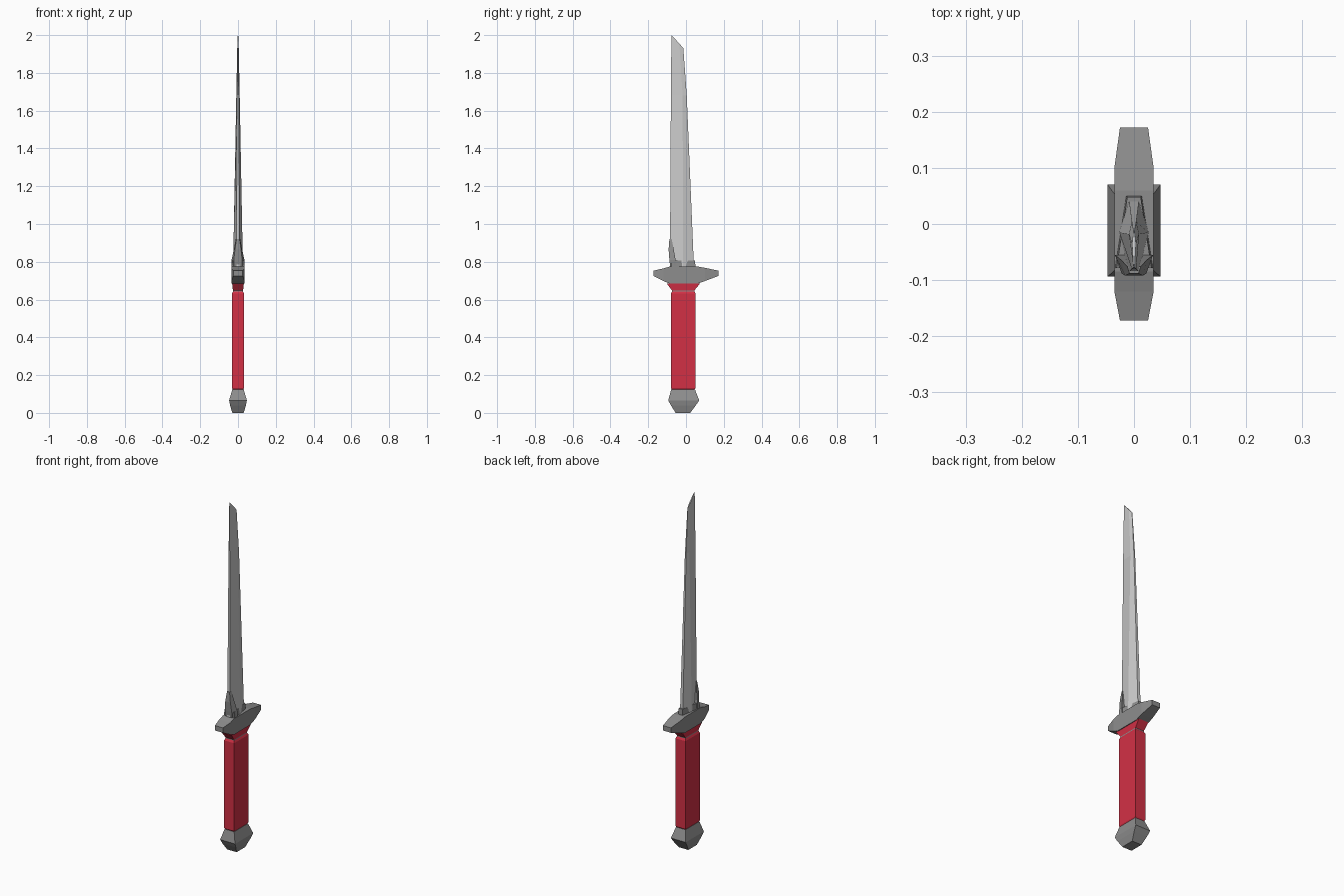
import bpy, bmesh

if "Cube" in bpy.data.objects:
    bpy.data.objects.remove(bpy.data.objects["Cube"])


def material(name, rgb):
    m = bpy.data.materials.new(name)
    m.diffuse_color = (*rgb, 1)
    m.use_nodes = True
    m.node_tree.nodes["Principled BSDF"].inputs["Base Color"].default_value = m.diffuse_color
    return m


RED = material("red", (0.65, 0.03, 0.06))
DARK = material("dark_grey", (0.27, 0.27, 0.27))


def loft(name, rings, mat=None):
    """Skin a list of equal-length point rings and cap both ends."""
    bm = bmesh.new()
    vs = [[bm.verts.new(p) for p in ring] for ring in rings]
    n = len(vs[0])
    for a, b in zip(vs, vs[1:]):
        for i in range(n):
            j = (i + 1) % n
            bm.faces.new((a[i], a[j], b[j], b[i]))
    bm.faces.new(vs[0][::-1])
    bm.faces.new(vs[-1])
    bmesh.ops.recalc_face_normals(bm, faces=bm.faces)
    me = bpy.data.meshes.new(name)
    bm.to_mesh(me)
    bm.free()
    if mat:
        me.materials.append(mat)
    ob = bpy.data.objects.new(name, me)
    bpy.context.collection.objects.link(ob)
    return ob


def rect(z, hx, y0, y1, hx1=None):
    """Horizontal ring; half width hx at y0 and hx1 at y1."""
    h = hx if hx1 is None else hx1
    return [(-hx, y0, z), (hx, y0, z), (h, y1, z), (-h, y1, z)]


def upright(y, hx, z0, z1):
    return [(-hx, y, z0), (hx, y, z0), (hx, y, z1), (-hx, y, z1)]


# Pommel: faceted block
loft("pommel", [rect(0, .03, -.055, .022), rect(.04, .042, -.08, .052),
                rect(.066, .047, -.094, .07), rect(.125, .03, -.078, .047)], DARK)

# Grip with bevelled ends
loft("grip", [rect(.12, .026, -.073, .043), rect(.132, .032, -.08, .05),
              rect(.632, .032, -.08, .05), rect(.645, .026, -.073, .043)], RED)

# Neck ring and flared collar under the guard
loft("neck", [rect(.638, .027, -.074, .044), rect(.655, .027, -.074, .044)], DARK)
loft("lower_collar", [rect(.648, .027, -.074, .044),
                      rect(.686, .031, -.103, .075)], RED)

# Cross guard, tapering to both tips
loft("guard", [upright(-.172, .025, .725, .753), upright(-.12, .035, .698, .765),
               upright(-.085, .035, .684, .775), upright(.06, .035, .684, .775),
               upright(.1, .035, .698, .768), upright(.172, .025, .725, .753)], DARK)

# Collar around the blade root, and the tapering spur on its front
loft("blade_collar", [rect(.77, .034, -.078, .05, .014),
                      rect(.808, .031, -.078, .048, .012)], DARK)
loft("front_spur", [rect(.77, .02, -.083, -.055, .034), rect(.81, .022, -.088, -.055, .034),
                    rect(.865, .016, -.092, -.065, .022),
                    rect(.92, .008, -.088, -.076, .012)], DARK)


# Blade: six-sided section, thickest in the middle, angled tip
def blade_ring(y0, ym, y1, z0, zm, z1, edge, mid):
    return [(-edge, y0, z0), (edge, y0, z0), (mid, ym, zm),
            (edge, y1, z1), (-edge, y1, z1), (-mid, ym, zm)]


loft("blade", [blade_ring(-.085, -.015, .042, .77, .77, .77, .009, .026),
               blade_ring(-.080, -.018, .004, 1.68, 1.68, 1.68, .004, .009),
               blade_ring(-.077, -.035, -.014, 2.0, 1.955, 1.93, .001, .0035)])
